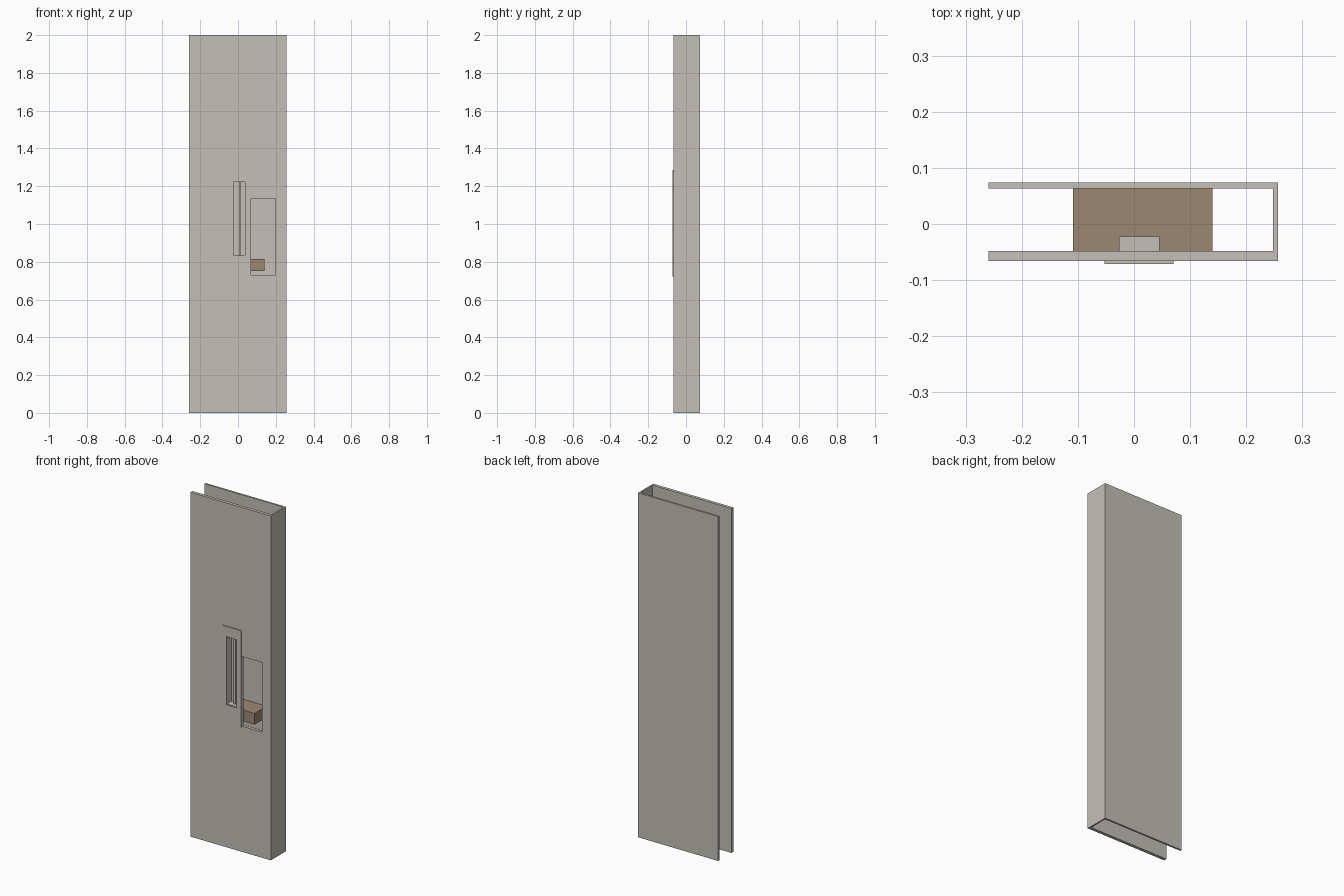
import bpy, bmesh

if "Cube" in bpy.data.objects:
    bpy.data.objects.remove(bpy.data.objects["Cube"])


def material(name, rgb):
    m = bpy.data.materials.new(name)
    m.diffuse_color = (*rgb, 1)
    m.use_nodes = True
    m.node_tree.nodes["Principled BSDF"].inputs["Base Color"].default_value = m.diffuse_color
    return m


stone = material("warm grey", (0.55, 0.53, 0.475))
wood = material("brown wood", (0.33, 0.25, 0.17))


def prism(name, outline, z0, z1, mat):
    """Extrude an xy outline between two heights."""
    bm = bmesh.new()
    face = bm.faces.new([bm.verts.new((x, y, z0)) for x, y in outline])
    top = bmesh.ops.extrude_face_region(bm, geom=[face])["geom"]
    verts = [v for v in top if isinstance(v, bmesh.types.BMVert)]
    bmesh.ops.translate(bm, verts=verts, vec=(0, 0, z1 - z0))
    bmesh.ops.recalc_face_normals(bm, faces=bm.faces)
    me = bpy.data.meshes.new(name)
    bm.to_mesh(me)
    bm.free()
    me.materials.append(mat)
    ob = bpy.data.objects.new(name, me)
    bpy.context.collection.objects.link(ob)
    return ob


def box(name, x, y, z, mat=stone):
    outline = [(x[0], y[0]), (x[1], y[0]), (x[1], y[1]), (x[0], y[1])]
    return prism(name, outline, z[0], z[1], mat)


def cut(target, name, x, y, z):
    cutter = box(name, x, y, z)
    cutter.hide_render = True
    cutter.display_type = "WIRE"
    mod = target.modifiers.new(name, "BOOLEAN")
    mod.operation = "DIFFERENCE"
    mod.solver = "EXACT"
    mod.object = cutter


# Tall channel, open at the left edge, top and bottom
L, R, F, B = -0.259, 0.257, -0.066, 0.074
channel = prism("door_channel", [
    (L, F), (R, F), (R, B), (L, B),
    (L, 0.063), (0.248, 0.063), (0.248, -0.048), (L, -0.048)], 0, 2, stone)
cut(channel, "window_cutter", (0.07, 0.199), (-0.1, -0.03), (0.73, 1.134))
cut(channel, "cup_cutter", (-0.027, 0.045), (-0.1, -0.03), (0.825, 1.23))

# Thin cover plate around the finger slot
plate = box("handle_plate", (-0.053, 0.07), (-0.071, F), (0.722, 1.285))
cut(plate, "slot_cutter", (-0.025, 0.043), (-0.1, -0.05), (0.829, 1.226))

# Recessed finger cup with a slim central rib
cup = box("handle_cup", (-0.027, 0.045), (F, -0.022), (0.825, 1.23))
cut(cup, "recess_cutter", (-0.025, 0.038), (-0.1, -0.026), (0.833, 1.222))
box("handle_rib", (0.004, 0.014), (-0.045, -0.026), (0.833, 1.222))

# Wooden block spanning the inside of the channel
box("inner_block", (-0.109, 0.14), (-0.048, 0.063), (0.75, 0.815), wood)
